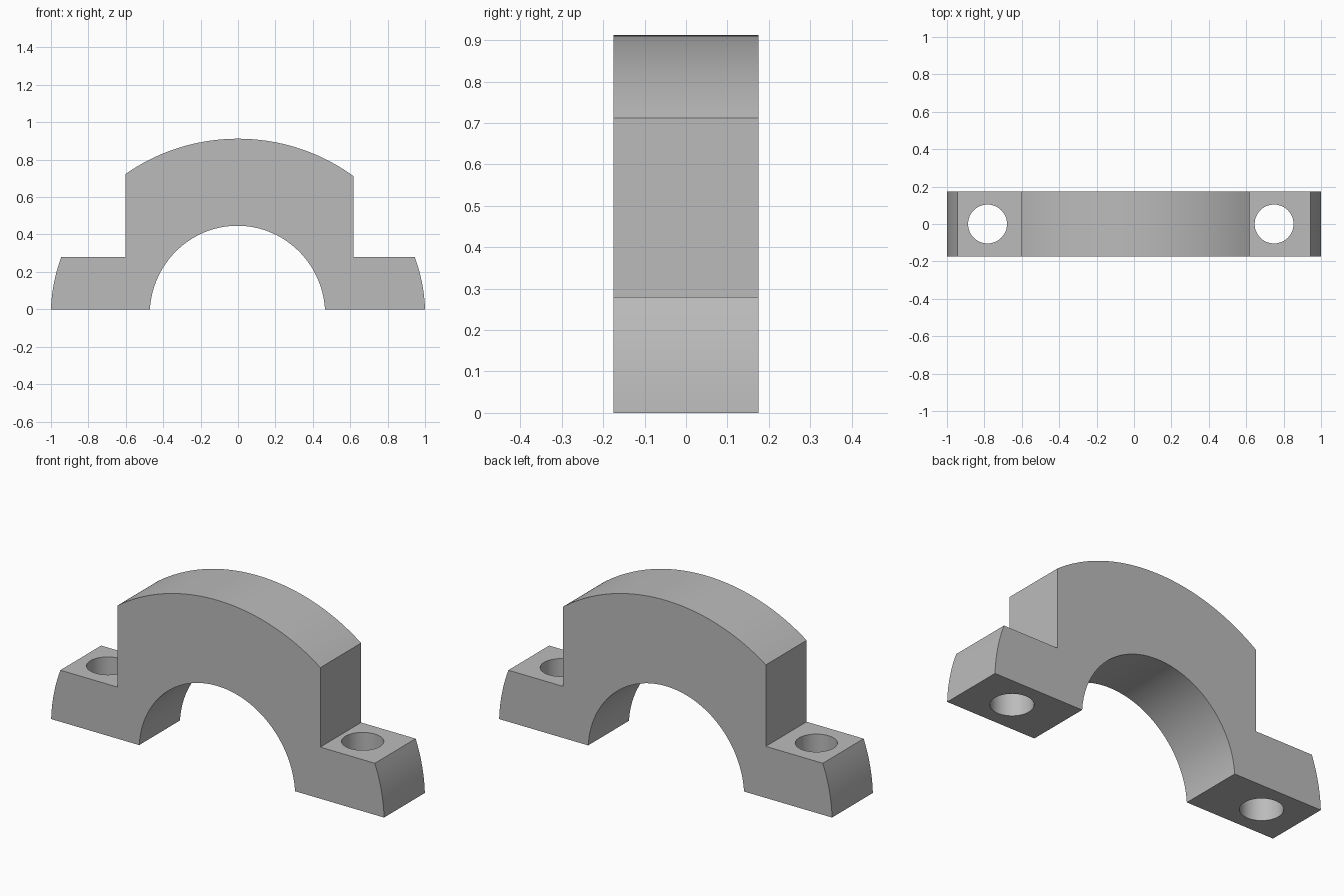
import bpy
import bmesh
from math import acos, asin, cos, pi, radians, sin

cube = bpy.data.objects.get("Cube")
if cube:
    bpy.data.objects.remove(cube, do_unlink=True)

HALF_DEPTH = 0.175
FLANGE_TOP = 0.28
LEFT_WALL, RIGHT_WALL = 0.617, -0.602
CENTRE_Z = -0.03          # height of the arc centres
OUTER = (0, 1.0005, 0.942)    # x centre, half width, half height
INNER = (-0.003, 0.469, 0.4765)
HOLES = {"left": 0.749, "right": -0.783}
HOLE_RADIUS = 0.104

grey = bpy.data.materials.new("light_grey")
grey.use_nodes = True
colour = (0.5, 0.5, 0.5, 1)
grey.diffuse_color = colour
grey.node_tree.nodes["Principled BSDF"].inputs["Base Color"].default_value = colour


def arc(ellipse, start, end, steps):
    """Points (x, z) along an elliptical arc."""
    cx, a, b = ellipse
    angles = [start + (end - start) * i / steps for i in range(steps + 1)]
    return [(cx + a * cos(t), CENTRE_Z + b * sin(t)) for t in angles]


def angle_at_height(ellipse, z):
    return asin((z - CENTRE_Z) / ellipse[2])


# Closed side profile: outer end, shoulder, crown, shoulder, outer end, bore
foot = angle_at_height(OUTER, 0)
flange = angle_at_height(OUTER, FLANGE_TOP)
bore = angle_at_height(INNER, 0)
profile = arc(OUTER, foot, flange, 10)
profile.append((LEFT_WALL, FLANGE_TOP))
profile += arc(OUTER, acos(LEFT_WALL / OUTER[1]), acos(RIGHT_WALL / OUTER[1]), 48)
profile.append((RIGHT_WALL, FLANGE_TOP))
profile += arc(OUTER, pi - flange, pi - foot, 10)
profile += arc(INNER, pi - bore, bore, 64)

# Bearing cap body: profile extruded front to back
bm = bmesh.new()
face = bm.faces.new([bm.verts.new((x, -HALF_DEPTH, z)) for x, z in profile])
extruded = bmesh.ops.extrude_face_region(bm, geom=[face], use_keep_orig=True)["geom"]
moved = [v for v in extruded if isinstance(v, bmesh.types.BMVert)]
bmesh.ops.translate(bm, vec=(0, 2 * HALF_DEPTH, 0), verts=moved)
bmesh.ops.recalc_face_normals(bm, faces=bm.faces)
mesh = bpy.data.meshes.new("bearing_cap")
bm.to_mesh(mesh)
bm.free()
mesh.materials.append(grey)
cap = bpy.data.objects.new("bearing_cap", mesh)
bpy.context.collection.objects.link(cap)

# Bolt holes through both flanges
for side, x in HOLES.items():
    bpy.ops.mesh.primitive_cylinder_add(
        vertices=48, radius=HOLE_RADIUS, depth=1, location=(x, 0, FLANGE_TOP / 2))
    cutter = bpy.context.object
    cutter.name = side + "_bolt_hole_cutter"
    cutter.hide_render = True
    cutter.data.materials.append(grey)
    cut = cap.modifiers.new(side + "_bolt_hole", "BOOLEAN")
    cut.operation = "DIFFERENCE"
    cut.solver = "EXACT"
    cut.object = cutter
    bpy.ops.object.select_all(action="DESELECT")
    cap.select_set(True)
    bpy.context.view_layer.objects.active = cap
    bpy.ops.object.modifier_apply(modifier=cut.name)
    bpy.data.objects.remove(cutter, do_unlink=True)

# Smooth curves with crisp edges
bpy.ops.object.shade_smooth_by_angle(angle=radians(20))
